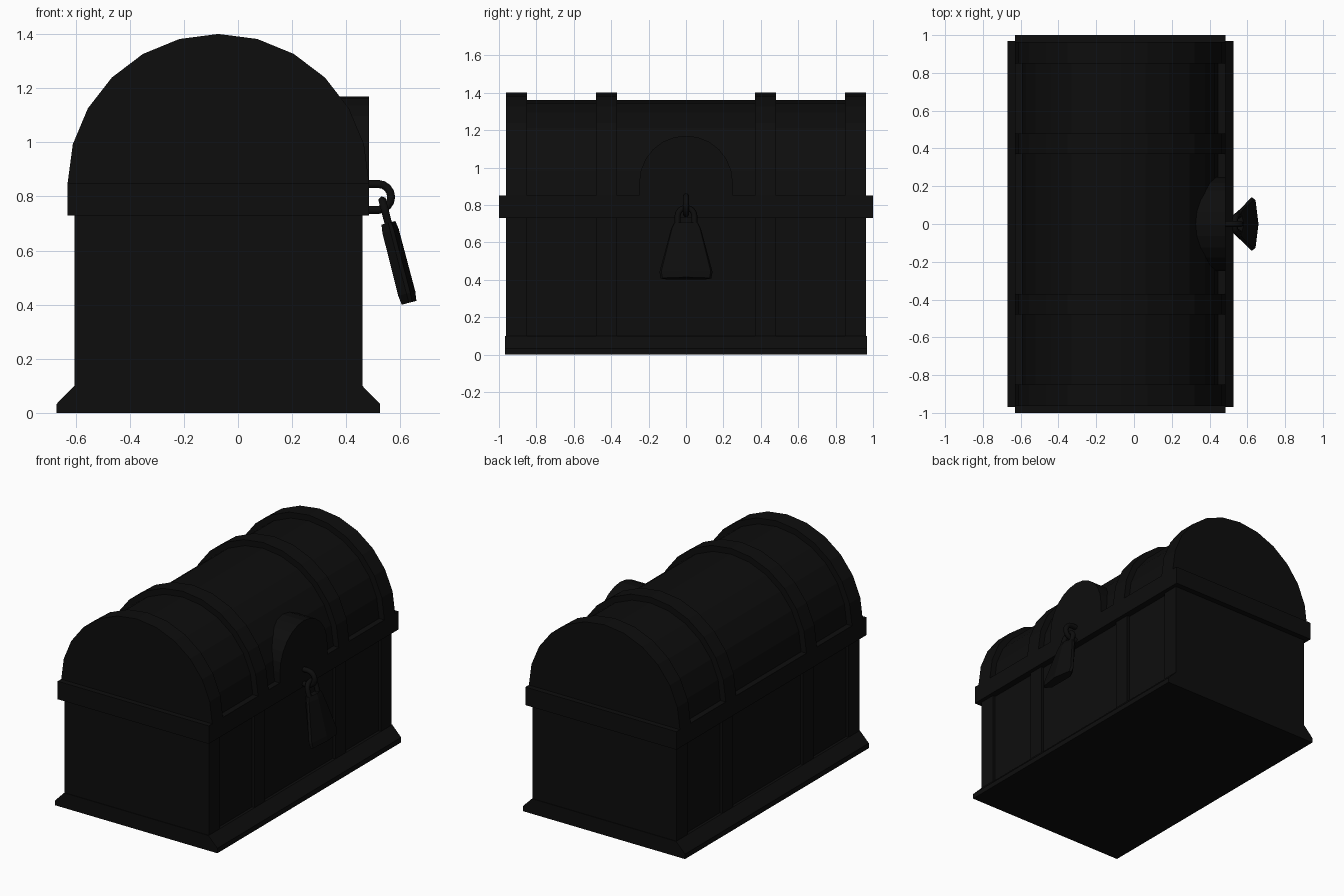
import bpy, bmesh
from math import sin, cos, pi, radians
from mathutils import Vector, Matrix

cube = bpy.data.objects.get("Cube")
if cube:
    bpy.data.objects.remove(cube)

CX = -0.0725          # middle of the chest in x
HALF = 0.557          # half width of lid and rim
END = 0.963           # half length of body and lid
RIM_LOW, RIM_TOP = 0.73, 0.85

black = bpy.data.materials.new("near_black")
black.use_nodes = True
black.diffuse_color = (0.004, 0.004, 0.004, 1)
black.node_tree.nodes["Principled BSDF"].inputs["Base Color"].default_value = (0.004, 0.004, 0.004, 1)


def finish(name, bm):
    bmesh.ops.recalc_face_normals(bm, faces=bm.faces)
    mesh = bpy.data.meshes.new(name)
    bm.to_mesh(mesh)
    bm.free()
    mesh.materials.append(black)
    obj = bpy.data.objects.new(name, mesh)
    bpy.context.collection.objects.link(obj)
    return obj


def loft(name, rings):
    """Solid through matching closed rings of points."""
    bm = bmesh.new()
    loops = [[bm.verts.new(p) for p in ring] for ring in rings]
    n = len(loops[0])
    for a, b in zip(loops, loops[1:]):
        for i in range(n):
            j = (i + 1) % n
            bm.faces.new((a[i], a[j], b[j], b[i]))
    bm.faces.new(loops[0])
    bm.faces.new(loops[-1])
    return finish(name, bm)


def prism(name, profile, y0, y1):
    """Extrude an x-z profile along y."""
    return loft(name, [[(x, y, z) for x, z in profile] for y in (y0, y1)])


def rect(half, z0, z1):
    return [(CX - half, z0), (CX + half, z0), (CX + half, z1), (CX - half, z1)]


def arch(r, sides=12):
    return [(CX + r * cos(pi * i / sides), RIM_TOP + r * sin(pi * i / sides) * 0.988)
            for i in range(sides + 1)]


def tube(name, points, radius):
    curve = bpy.data.curves.new(name, "CURVE")
    curve.dimensions = "3D"
    curve.bevel_depth = radius
    curve.bevel_resolution = 1
    curve.use_fill_caps = True
    line = curve.splines.new("POLY")
    line.points.add(len(points) - 1)
    for p, co in zip(line.points, points):
        p.co = (*co, 1)
    curve.materials.append(black)
    obj = bpy.data.objects.new(name, curve)
    bpy.context.collection.objects.link(obj)
    return obj


# Chest body, flared foot and rim
prism("body_panels", rect(0.513, 0.02, RIM_LOW + 0.02), -END + 0.01, END - 0.01)
foot = [(CX - 0.598, 0), (CX + 0.598, 0), (CX + 0.598, 0.033), (CX + 0.532, 0.1),
        (CX - 0.532, 0.1), (CX - 0.598, 0.033)]
prism("foot", foot, -END - 0.005, END + 0.005)
prism("rim", rect(HALF, RIM_LOW, RIM_TOP), -1, 1)

# Barrel lid
prism("lid_panels", arch(0.518), -END + 0.01, END - 0.01)

# Raised straps over lid and body
for side, tag in ((-1, "right"), (1, "left")):
    for kind, a, b in (("end", 0.85, END), ("middle", 0.37, 0.48)):
        y0, y1 = sorted((side * a, side * b))
        prism(f"{tag}_{kind}_lid_strap", arch(HALF), y0, y1)
        prism(f"{tag}_{kind}_body_strap", rect(0.532, 0.05, RIM_LOW + 0.01), y0, y1)

# Arched lock plate set into the lid
front = CX + HALF
outline = [(-0.25, RIM_TOP - 0.02), (0.25, RIM_TOP - 0.02)]
outline += [(0.25 * cos(pi * i / 12), 0.92 + 0.25 * sin(pi * i / 12)) for i in range(13)]
loft("lock_plate", [[(x, y, z) for y, z in outline] for x in (0.25, front)])

# Hasp loop
bend = [(0.518 + 0.048 * sin(pi * i / 8), 0, 0.798 + 0.048 * cos(pi * i / 8)) for i in range(9)]
tube("hasp_loop", [(0.46, 0, 0.846)] + bend + [(0.46, 0, 0.75)], 0.017)

# Padlock, modelled hanging straight down from its top and then tilted
tilt = Matrix.Translation(Vector((0.555, 0, 0.702))) @ Matrix.Rotation(radians(-14.5), 4, "Y")
section = [(0.032, 0), (0.014, 0.135), (0.0, 0.145), (-0.03, 0.1),
           (-0.03, -0.1), (0.0, -0.145), (0.014, -0.135)]


def slice_at(z, depth, width):
    return [tilt @ Vector((x * depth, y * width, z)) for x, y in section]


loft("padlock_body", [slice_at(0, 0.85, 0.45), slice_at(-0.03, 1, 0.55),
                      slice_at(-0.27, 1.05, 0.98), slice_at(-0.305, 0.9, 0.93)])
hook = [(0, 0.045 * cos(pi * i / 8), 0.04 + 0.045 * sin(pi * i / 8)) for i in range(9)]
hook = [(0, 0.045, -0.02)] + hook + [(0, -0.045, -0.02)]
tube("padlock_shackle", [tilt @ Vector(p) for p in hook], 0.016)
